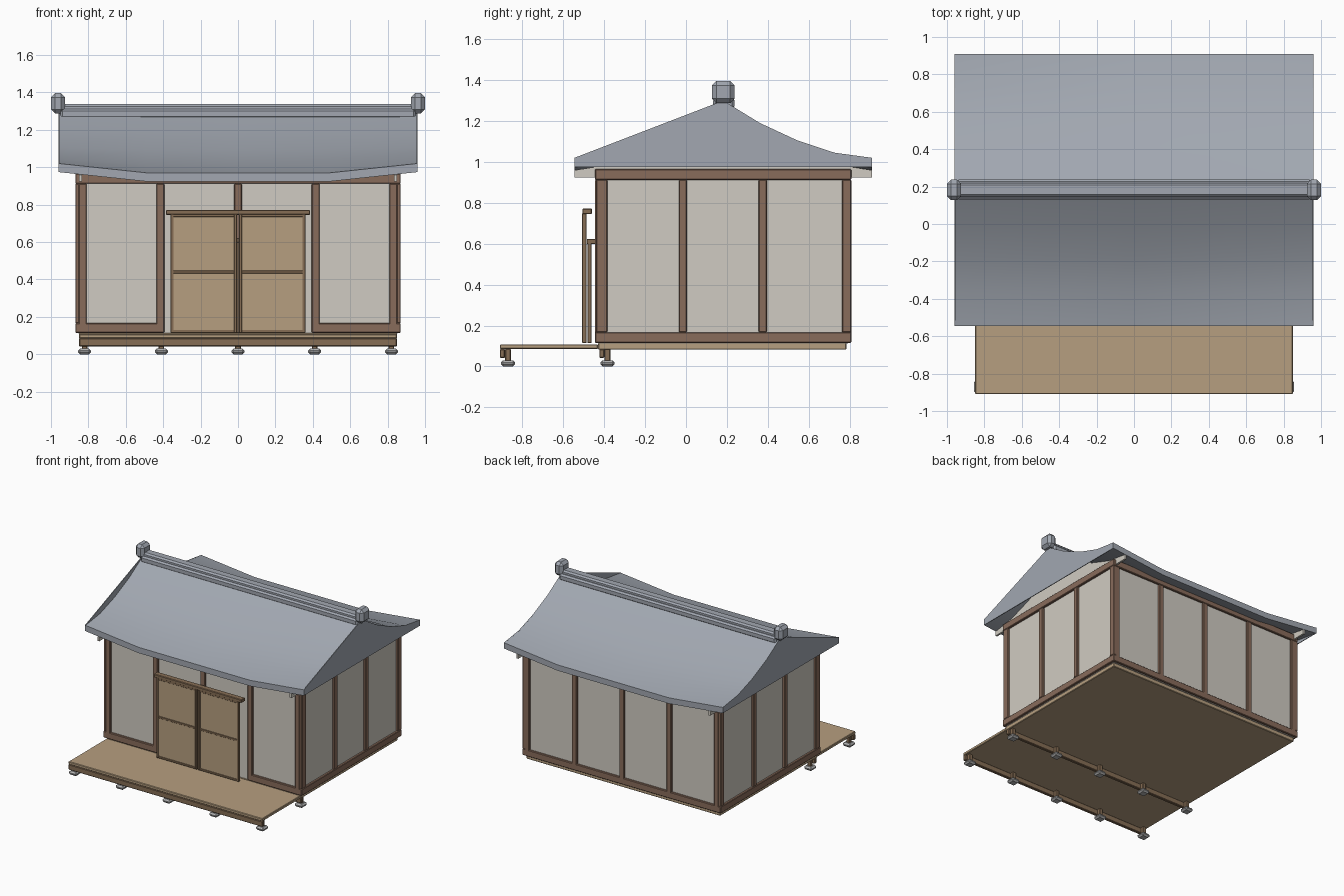
import bpy, bmesh, math

cube = bpy.data.objects.get("Cube")
if cube:
    bpy.data.objects.remove(cube, do_unlink=True)


def material(name, r, g, b):
    m = bpy.data.materials.new(name)
    m.use_nodes = True
    m.diffuse_color = (r, g, b, 1)
    m.node_tree.nodes["Principled BSDF"].inputs["Base Color"].default_value = (r, g, b, 1)
    return m


TILE = material("roof_grey", .36, .39, .44)
PAPER = material("paper_cream", .63, .60, .54)
FRAME = material("frame_brown", .25, .15, .105)
TRIM = material("trim_brown", .24, .155, .09)
WOOD = material("plank_tan", .47, .345, .215)
STONE = material("stone_grey", .45, .45, .45)


def finish(name, bm, mat):
    bmesh.ops.recalc_face_normals(bm, faces=bm.faces)
    me = bpy.data.meshes.new(name)
    bm.to_mesh(me)
    bm.free()
    me.materials.append(mat)
    ob = bpy.data.objects.new(name, me)
    bpy.context.collection.objects.link(ob)
    return ob


def box(name, xs, ys, zs, mat, bevel=.004):
    bm = bmesh.new()
    bmesh.ops.create_cube(bm, size=1)
    for v in bm.verts:
        v.co = [sum(r) / 2 + c * (r[1] - r[0]) for r, c in zip((xs, ys, zs), v.co)]
    if bevel:
        bmesh.ops.bevel(bm, geom=bm.edges[:], offset=bevel, segments=1, affect='EDGES')
    return finish(name, bm, mat)


def around(c, w):
    return (c - w / 2, c + w / 2)


# Deck and floor, with beams and footing stones
box("veranda_deck", (-.85, .85), (-.91, -.43), (.085, .108), WOOD)
box("house_floor", (-.85, .85), (-.43, .785), (.082, .115), WOOD)
for y in (-.91, -.424):
    box("floor_beam", (-.85, .85), (y, y + .025), (.042, .085), TRIM)
    for i in range(-2, 3):
        x = i * .41
        box("floor_strut", around(x, .03), (y + .025, y + .054), (.025, .086), TRIM)
        box("footing_stone", around(x, .07), (y + .005, y + .075), (0, .03), STONE, .011)

# Paper walls
box("paper_walls", (-.852, .852), (-.428, .792), (.112, .945), PAPER, 0)

# Front and back wall frames
BASE, SILL, HEAD, TOP = .115, .167, .912, .965
for name, ys in (("front", (-.445, -.42)), ("back", (.785, .808))):
    box(name + "_top_rail", (-.87, .87), ys, (HEAD, TOP), FRAME)
    for s in (-1, 1):
        box(name + "_corner_post", sorted((s * .81, s * .852)), ys, (BASE, HEAD), FRAME)
        box(name + "_post", around(s * .415, .042), ys, (BASE, HEAD), FRAME)
        inner = .395 if name == "front" else 0
        box(name + "_bottom_rail", sorted((s * inner, s * .86)), ys, (BASE, SILL), FRAME)
    box(name + "_centre_post", around(0, .042), ys, (BASE, HEAD), FRAME)

# Side wall frames
for s in (-1, 1):
    xs = sorted((s * .842, s * .87))
    for zs in ((BASE, SILL), (HEAD, TOP)):
        box("side_rail", xs, (-.445, .808), zs, FRAME)
    for y, w in ((-.412, .055), (-.015, .04), (.375, .04), (.785, .045)):
        box("side_post", xs, around(y, w), (SILL, HEAD), FRAME)

# Sliding doors with lintel and support post
for s in (-1, 1):
    box("door_panel", sorted((s * .01, s * .352)), (-.502, -.492), (.12, .745), WOOD, 0)
    for x in (.013, .352):
        box("door_stile", around(s * x, .016), (-.508, -.486), (.115, .75), TRIM, .002)
    for z in (.123, .44, .742):
        box("door_rail", sorted((s * .015, s * .35)), (-.506, -.488), around(z, .016), TRIM, .002)
box("door_lintel", (-.385, .385), (-.507, -.46), (.745, .772), TRIM)
box("door_support", around(0, .02), (-.482, -.462), (BASE, .62), TRIM, .002)
box("door_bracket", around(0, .02), (-.485, -.44), (.598, .622), TRIM, .002)

# Curved roof: section from front eave to back eave, with eaves lifting at both ends
RIDGE_Y = .182
SLOPE = [(.728, .97, .05), (.545, 1.012, .033), (.363, 1.09, .015), (.18, 1.186, .004), (0, 1.30, 0)]
THICK = .046


def section(x, drop=0):
    lift = max(0, (abs(x) - .49) / .47)
    front = [(RIDGE_Y - d, z + k * lift - drop) for d, z, k in SLOPE]
    back = [(2 * RIDGE_Y - y, z) for y, z in front[-2::-1]]
    return front + back


bm = bmesh.new()
loops = []
for x in (-.96, -.49, 0, .49, .96):
    ring = section(x) + section(x, THICK)[::-1]
    loops.append([bm.verts.new((x, y, z)) for y, z in ring])
for a, b in zip(loops, loops[1:]):
    for i in range(len(a)):
        j = (i + 1) % len(a)
        bm.faces.new((a[i], a[j], b[j], b[i]))
roof = finish("curved_roof", bm, TILE)
bpy.ops.object.select_all(action='DESELECT')
roof.select_set(True)
bpy.context.view_layer.objects.active = roof
bpy.ops.object.shade_smooth_by_angle(angle=math.radians(30))


def plate(name, x, width, points, mat):
    bm = bmesh.new()
    face = bm.faces.new([bm.verts.new((x, y, z)) for y, z in points])
    ext = bmesh.ops.extrude_face_region(bm, geom=[face])
    for v in ext["geom"]:
        if isinstance(v, bmesh.types.BMVert):
            v.co.x += width
    return finish(name, bm, mat)


# Gable ends: straight front edge, curved back edge, and cream panels inside
for s in (-1, 1):
    top, low = section(.96), section(.96, THICK)
    plate("gable_cap", s * .96, -s * .006, [top[0]] + top[4:] + [low[-1], low[0]], TILE)
    panel = section(.85, THICK + .003)
    plate("gable_panel", s * .85, -s * .015,
          panel + [(panel[-1][0], .925), (panel[0][0], .925)], PAPER)

# Ridge beam and end ornaments
box("ridge_base", (-.95, .95), (.132, .238), (1.26, 1.312), TILE, .012)
box("ridge_beam", (-.95, .95), (.145, .22), (1.29, 1.338), TILE, .012)
for s in (-1, 1):
    box("ridge_ornament", around(s * .962, .076), around(RIDGE_Y, .11), (1.287, 1.396), TILE, .022)
